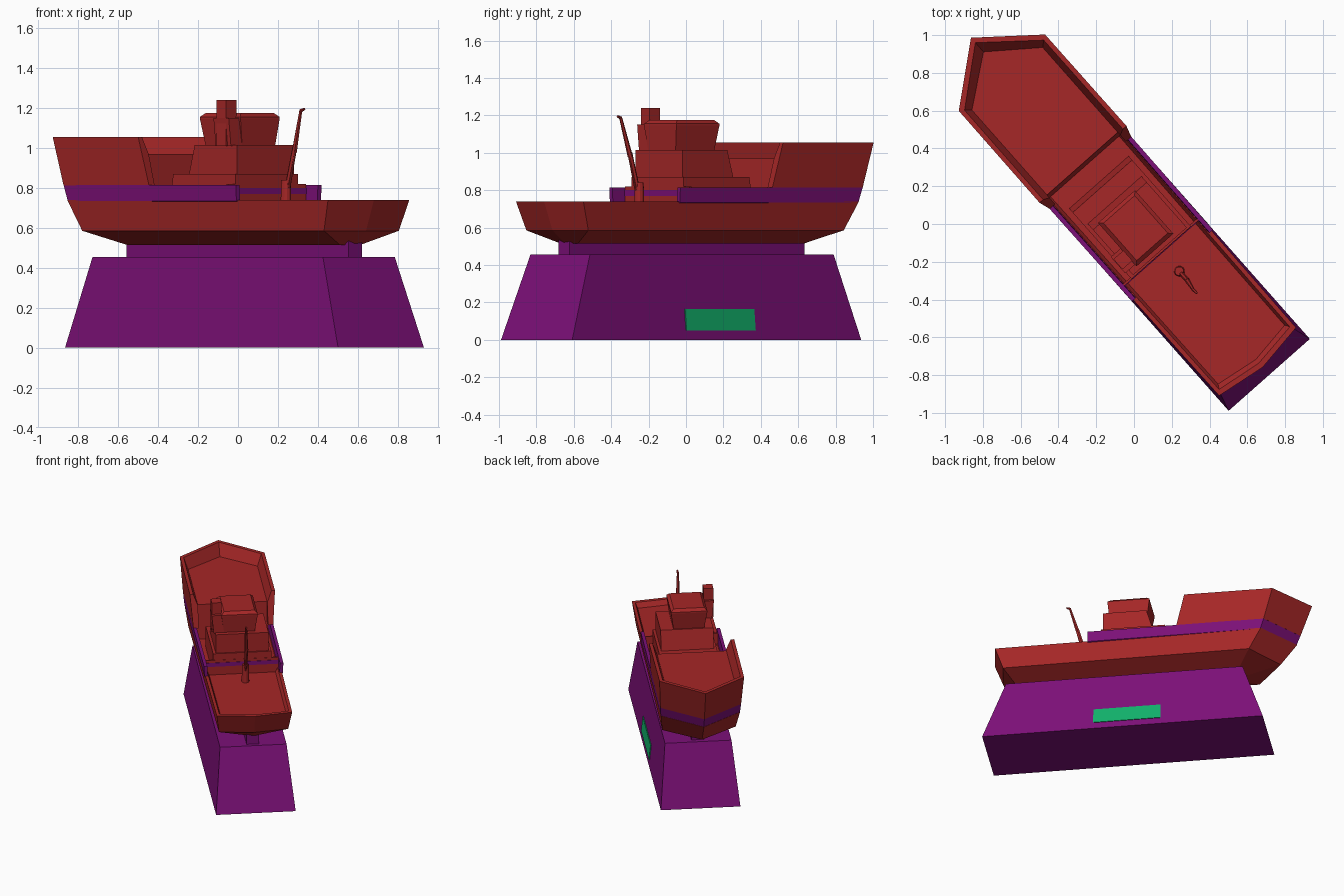
import bpy, bmesh, math
from mathutils import Matrix, Vector

# ship frame: +x = bow, +y = port; turned diagonally into the world
M = Matrix.Translation((0.005, 0.005, 0)) @ Matrix.Rotation(math.radians(131.5), 4, 'Z')


def material(name, rgb):
    m = bpy.data.materials.new(name)
    m.diffuse_color = (*rgb, 1)
    return m


RED = material("red", (0.38, 0.02, 0.02))
PURPLE = material("purple", (0.20, 0.005, 0.185))
GREEN = material("green", (0.006, 0.43, 0.145))


def loft(name, rings, mat):
    """Skin equal-length rings of points and cap both ends."""
    bm = bmesh.new()
    vs = [[bm.verts.new(M @ Vector(p)) for p in r] for r in rings]
    n = len(vs[0])
    for r, s in zip(vs, vs[1:]):
        for i in range(n):
            j = (i + 1) % n
            bm.faces.new((r[i], r[j], s[j], s[i]))
    bm.faces.new(vs[0][::-1])
    bm.faces.new(vs[-1])
    bmesh.ops.recalc_face_normals(bm, faces=bm.faces)
    me = bpy.data.meshes.new(name)
    bm.to_mesh(me)
    bm.free()
    ob = bpy.data.objects.new(name, me)
    bpy.context.collection.objects.link(ob)
    me.materials.append(mat)
    return ob


def rect(a0, a1, b0, b1, z):
    return [(a0, b0, z), (a1, b0, z), (a1, b1, z), (a0, b1, z)]


def block(name, mat, *levels):
    return loft(name, [rect(*l) for l in levels], mat)


def outline(z, st, sa, sb, ka, kb, ta):
    """Full plan: stern tip, stern corners, bow knuckles, bow tip."""
    return [(st, 0, z), (sa, -sb, z), (ka, -kb, z), (ta, 0, z), (ka, kb, z), (sa, sb, z)]


def bow_path(z, a0, b0, ka, kb, ta):
    """Open U running round the bow."""
    return [(a0, b0, z), (ka, kb, z), (ta, 0, z), (ka, -kb, z), (a0, -b0, z)]


def u_wall(name, mat, *paths):
    return loft(name, list(zip(*paths)), mat)


def rod(name, p, q, r0, r1, mat, n=10):
    """Tapered round bar between two world points."""
    inv = M.inverted()
    p, q = inv @ Vector(p), inv @ Vector(q)
    rot = (q - p).to_track_quat('Z', 'Y')
    ring = lambda c, r: [c + rot @ Vector((r * math.cos(t), r * math.sin(t), 0))
                         for t in [2 * math.pi * i / n for i in range(n)]]
    return loft(name, [ring(p, r0), ring(q, r1)], mat)


# display stand and keel support
block("stand", PURPLE, (-1.073, 0.99, -0.287, 0.287, 0), (-0.905, 0.835, -0.24, 0.24, 0.455))
block("keel_support", PURPLE, (-0.877, 0.80, -0.045, 0.045, 0.44), (-0.877, 0.80, -0.045, 0.045, 0.54))

# plate on the starboard slope of the stand
side = lambda z, d: -(0.287 - 0.047 * z / 0.455) - d
loft("stand_plate", [[(a, side(z, d), z) for a, z in
                      ((-0.257, 0.05), (0.237, 0.05), (0.237, 0.165), (-0.257, 0.165))]
                     for d in (-0.003, 0.006)], GREEN)

# hull with sunken main deck
loft("hull", [outline(0.515, -0.87, -0.84, 0.07, 0.77, 0.07, 0.84),
              outline(0.585, -0.96, -0.925, 0.25, 0.885, 0.265, 1.08),
              outline(0.74, -1.02, -0.98, 0.272, 0.975, 0.286, 1.20),
              outline(0.74, -0.99, -0.955, 0.25, 0.955, 0.262, 1.165),
              outline(0.705, -0.965, -0.93, 0.235, 0.94, 0.245, 1.13)], RED)

# purple bulwark band round the bow and midship
u_wall("bulwark_band", PURPLE,
       bow_path(0.735, -0.30, 0.283, 0.972, 0.285, 1.195),
       bow_path(0.815, -0.30, 0.286, 0.997, 0.291, 1.225),
       bow_path(0.815, -0.30, 0.262, 0.975, 0.267, 1.19),
       bow_path(0.72, -0.30, 0.258, 0.955, 0.262, 1.165))

# flared forecastle: raised wall and inner deck block
u_wall("forecastle_wall", RED,
       bow_path(0.813, 0.355, 0.288, 0.997, 0.291, 1.225),
       bow_path(1.055, 0.415, 0.307, 1.063, 0.305, 1.31),
       bow_path(1.055, 0.415, 0.282, 1.045, 0.28, 1.275),
       bow_path(0.97, 0.40, 0.25, 1.02, 0.25, 1.21),
       bow_path(0.813, 0.355, 0.25, 0.96, 0.255, 1.17))
loft("forecastle_deck", [bow_path(0.70, 0.40, 0.255, 0.93, 0.25, 1.10),
                         bow_path(0.97, 0.42, 0.262, 1.02, 0.262, 1.22)], RED)

# deckhouse tiers
block("lower_house", RED, (-0.21, 0.29, -0.21, 0.21, 0.69), (-0.21, 0.26, -0.21, 0.21, 0.87))
block("main_house", RED, (-0.20, 0.165, -0.19, 0.19, 0.86), (-0.20, 0.12, -0.19, 0.19, 1.015))
block("house_stripe", PURPLE, (-0.215, -0.205, -0.262, 0.262, 0.77),
      (-0.215, -0.205, -0.262, 0.262, 0.80))
block("aft_screen", RED, (-0.212, -0.20, -0.262, 0.262, 0.70), (-0.212, -0.20, -0.262, 0.262, 0.82))

# flared wheelhouse with chamfered roof
block("wheelhouse", RED, (-0.165, 0.11, -0.095, 0.125, 1.01), (-0.177, 0.13, -0.115, 0.146, 1.145),
      (-0.177, 0.13, -0.115, 0.146, 1.155), (-0.155, 0.11, -0.095, 0.125, 1.175))

# funnel and its casing
block("funnel_casing", RED, (-0.165, -0.05, 0.12, 0.20, 1.01), (-0.165, -0.05, 0.12, 0.215, 1.15))
block("funnel", RED, (-0.14, -0.068, 0.142, 0.212, 1.01), (-0.14, -0.068, 0.142, 0.212, 1.24))

# deck crane
rod("crane_post", (0.24, -0.25, 0.70), (0.24, -0.25, 0.84), 0.028, 0.024, RED, 12)
rod("crane_lower_arm", (0.25, -0.262, 0.82), (0.284, -0.30, 1.0), 0.013, 0.013, RED, 6)
rod("crane_upper_arm", (0.282, -0.298, 0.98), (0.315, -0.35, 1.19), 0.014, 0.008, RED, 6)
rod("crane_tip", (0.313, -0.347, 1.185), (0.333, -0.366, 1.195), 0.009, 0.006, RED, 6)
rod("crane_ram", (0.258, -0.27, 0.80), (0.30, -0.32, 1.06), 0.005, 0.005, RED, 6)
